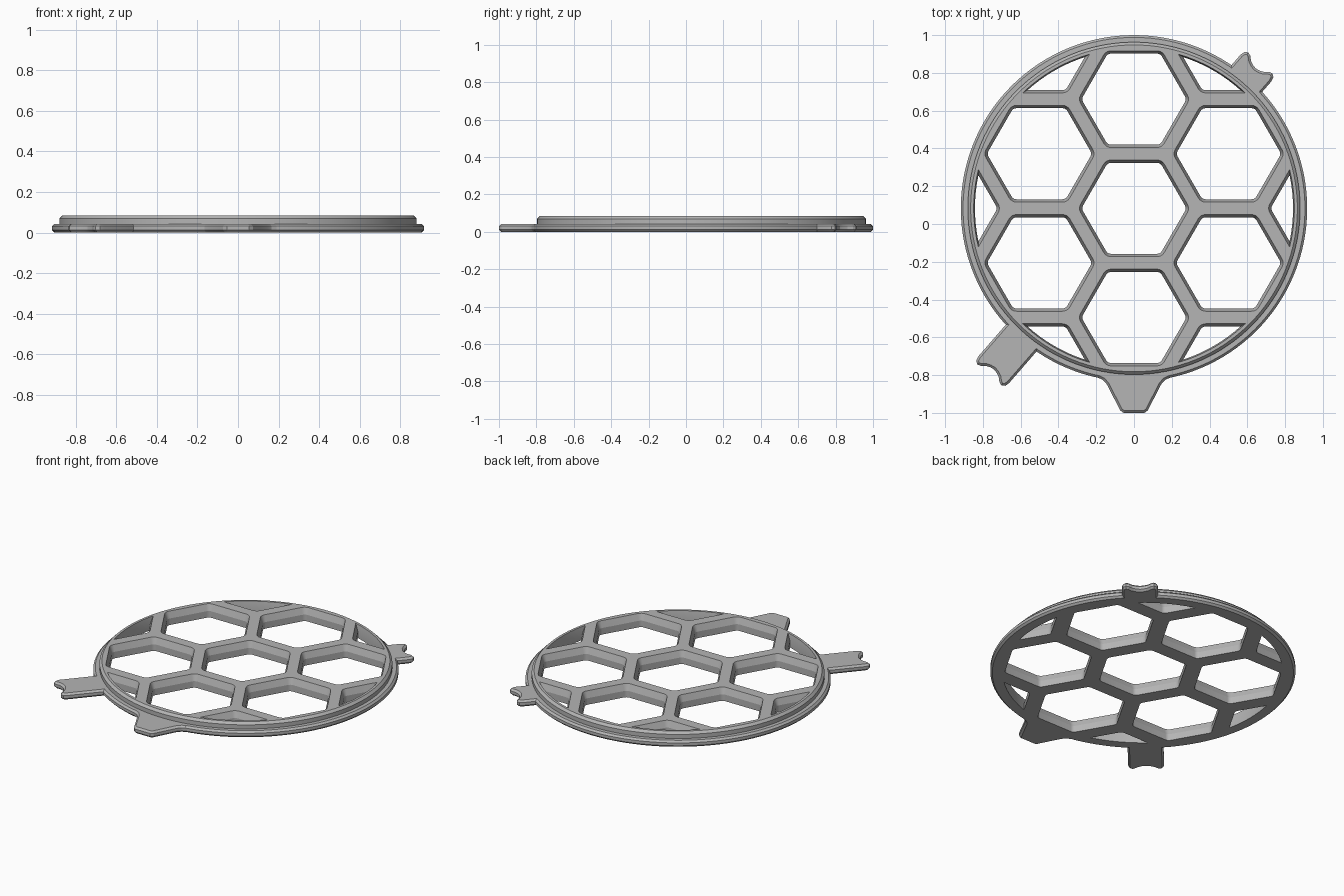
import bpy, bmesh
from math import sin, cos, pi, radians, sqrt
from mathutils import Matrix

if "Cube" in bpy.data.objects:
    bpy.data.objects.remove(bpy.data.objects["Cube"])

CENTRE_Y = 0.083      # disc centre, shifted to balance the front tab
TOP = 0.085           # full height of the raised grid
FLANGE = 0.043        # thickness of flange and tabs
CHAMFER = 0.012
PITCH = 0.578         # honeycomb spacing
APOTHEM = 0.241       # half the flat-to-flat size of a cell

grey = bpy.data.materials.new("mid grey")
grey.use_nodes = True
grey.diffuse_color = (0.46, 0.46, 0.46, 1)
grey.node_tree.nodes["Principled BSDF"].inputs["Base Color"].default_value = grey.diffuse_color


def add_object(name, bm):
    bmesh.ops.recalc_face_normals(bm, faces=bm.faces)
    mesh = bpy.data.meshes.new(name)
    bm.to_mesh(mesh)
    bm.free()
    mesh.materials.append(grey)
    obj = bpy.data.objects.new(name, mesh)
    bpy.context.collection.objects.link(obj)
    return obj


def loft(bm, rings):
    """Close a stack of equal-length point rings into a solid."""
    loops = [[bm.verts.new(p) for p in ring] for ring in rings]
    for a, b in zip(loops, loops[1:]):
        for i in range(len(a)):
            j = (i + 1) % len(a)
            bm.faces.new((a[i], a[j], b[j], b[i]))
    bm.faces.new(loops[0][::-1])
    bm.faces.new(loops[-1])


def circle(radius, z, count=128):
    return [(radius * cos(2 * pi * i / count), CENTRE_Y + radius * sin(2 * pi * i / count), z)
            for i in range(count)]


def round_hexagon(cx, cy, grow, z, steps=4):
    r = 0.03 + grow
    reach = (APOTHEM + grow - r) / cos(pi / 6)
    points = []
    for k in range(6):
        corner = k * pi / 3
        for s in range(steps + 1):
            a = corner + (s / steps - 0.5) * pi / 3
            points.append((cx + reach * cos(corner) + r * cos(a),
                           cy + reach * sin(corner) + r * sin(a), z))
    return points


def cell_cutter(name, cells):
    # straight lower wall, steep flare in the upper half
    bm = bmesh.new()
    for cx, cy in cells:
        loft(bm, [round_hexagon(cx, cy, g, z) for g, z in
                  ((0, -0.05), (0, FLANGE), (0.015, TOP), (0.015, TOP + 0.05))])
    return add_object(name, bm)


def apply_boolean(obj, cutter, operation):
    mod = obj.modifiers.new("cut", 'BOOLEAN')
    mod.operation, mod.solver, mod.object = operation, 'EXACT', cutter
    graph = bpy.context.evaluated_depsgraph_get()
    mesh = bpy.data.meshes.new_from_object(obj.evaluated_get(graph))
    obj.modifiers.clear()
    obj.data = mesh
    bpy.data.objects.remove(cutter)


# Honeycomb centres: seven full cells, and outer cells clipped by the rim
full_cells, edge_cells = [], []
for q in range(-2, 3):
    for r in range(-2, 3):
        x, y = PITCH * q * sqrt(3) / 2, PITCH * (r + q / 2)
        distance = sqrt(x * x + y * y)
        if distance < PITCH * 1.1:
            full_cells.append((x, y + CENTRE_Y))
        elif distance < PITCH * 1.8:
            edge_cells.append((x, y + CENTRE_Y))

# Round plate: chamfered flange below, raised chamfered disc above
bm = bmesh.new()
loft(bm, [circle(r, z) for r, z in (
    (0.905, 0), (0.917, CHAMFER), (0.917, FLANGE - CHAMFER), (0.905, FLANGE),
    (0.88, FLANGE), (0.88, 0.07), (0.865, TOP))])
plate = add_object("honeycomb_plate", bm)

# Clip the outer cells to the inside of the rim, then cut everything
edge_cutter = cell_cutter("edge_cell_cutter", edge_cells)
bm = bmesh.new()
loft(bm, [circle(r, z) for r, z in (
    (0.842, -0.04), (0.842, FLANGE), (0.849, TOP), (0.849, TOP + 0.04))])
apply_boolean(edge_cutter, add_object("rim_limit", bm), 'INTERSECT')
apply_boolean(plate, edge_cutter, 'DIFFERENCE')
apply_boolean(plate, cell_cutter("cell_cutter", full_cells), 'DIFFERENCE')


def tab(name, half, angle):
    """Flat chamfered tab: half outline (outward, sideways) mirrored, turned to an angle."""
    outline = half + [(u, -v) for u, v in reversed(half) if v > 0]
    bm = bmesh.new()
    loft(bm, [[(u, v, z) for u, v in outline] for z in (CHAMFER, FLANGE - CHAMFER)])
    bmesh.ops.recalc_face_normals(bm, faces=bm.faces)
    for cap in [f for f in bm.faces if abs(f.normal.z) > 0.9]:
        bmesh.ops.inset_region(bm, faces=[cap], thickness=CHAMFER, depth=CHAMFER,
                               use_boundary=True, use_even_offset=True)
    bm.transform(Matrix.Translation((0, CENTRE_Y, 0)) @ Matrix.Rotation(radians(angle), 4, 'Z'))
    return add_object(name, bm)


def notched(tip):
    # rounded corners with a shallow scoop between them
    end = [(-0.035, 0.108), (-0.012, 0.102), (0, 0.085), (-0.006, 0.066),
           (-0.024, 0.045), (-0.034, 0.022), (-0.038, 0)]
    return [(0.86, 0.108)] + [(tip + u, v) for u, v in end]


parts = [
    plate,
    tab("long_notched_tab", notched(1.168), 229),
    tab("short_notched_tab", notched(1.02), 49),
    tab("front_tab", [(0.86, 0.19), (0.897, 0.19), (0.908, 0.165), (0.93, 0.145),
                      (1.05, 0.083), (1.07, 0.073), (1.083, 0.055)], -90),
]

# Smooth the round walls, keep the chamfers crisp
bpy.ops.object.select_all(action='DESELECT')
for part in parts:
    part.select_set(True)
bpy.context.view_layer.objects.active = plate
bpy.ops.object.shade_smooth_by_angle(angle=radians(16))
